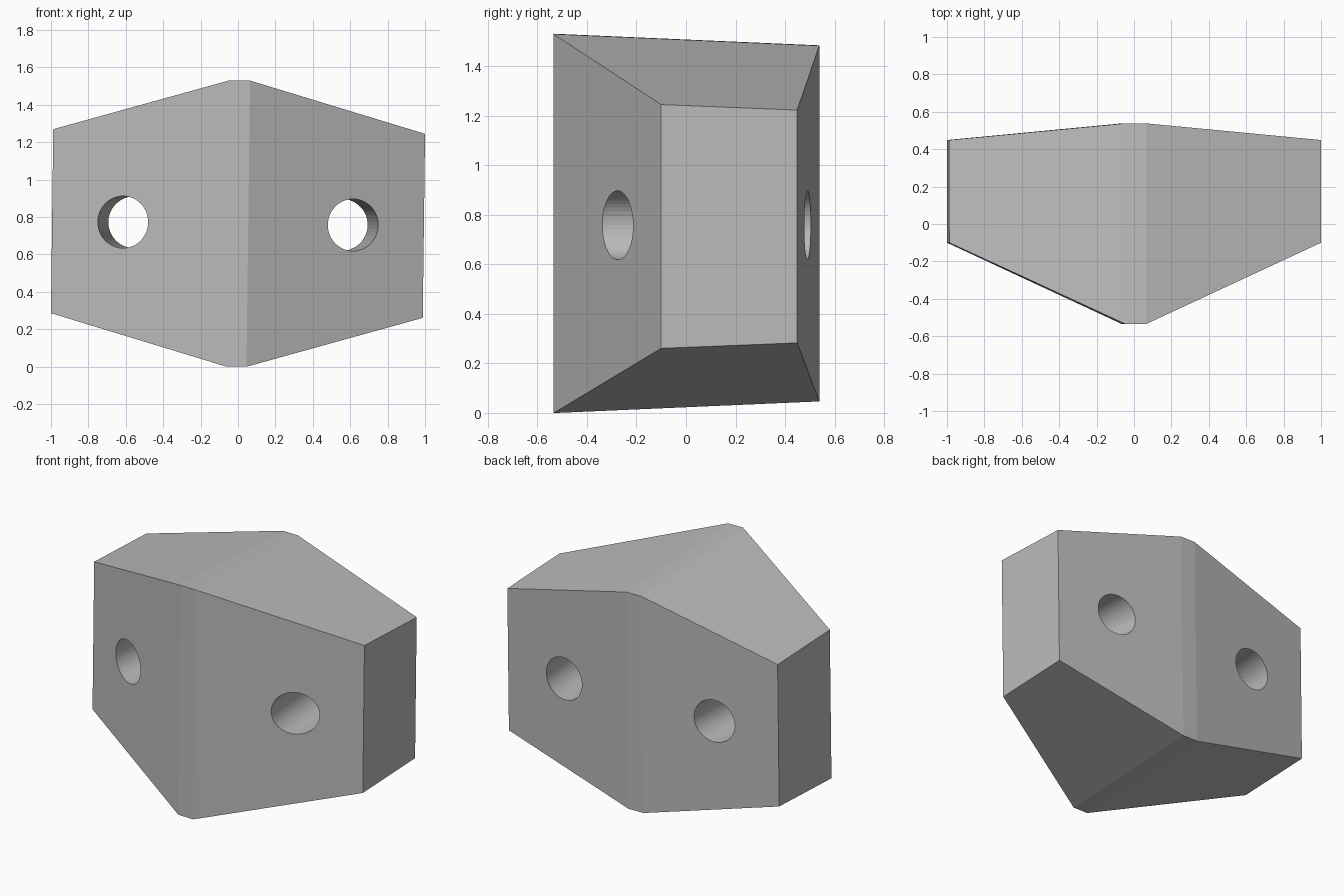
import bpy, bmesh, math
from mathutils import Matrix, Vector

cube = bpy.data.objects.get("Cube")
if cube:
    bpy.data.objects.remove(cube, do_unlink=True)

MID_Z = 0.765
TILT = Matrix.Translation((0, 0, MID_Z)) @ Matrix.Rotation(math.radians(0.72), 4, 'Y')

# Single grey material
grey = bpy.data.materials.new("plain_grey")
grey.use_nodes = True
colour = (0.5, 0.5, 0.5, 1)
grey.diffuse_color = colour
grey.node_tree.nodes["Principled BSDF"].inputs["Base Color"].default_value = colour


def make_object(name, bm):
    bmesh.ops.recalc_face_normals(bm, faces=bm.faces)
    mesh = bpy.data.meshes.new(name)
    bm.to_mesh(mesh)
    bm.free()
    mesh.materials.append(grey)
    obj = bpy.data.objects.new(name, mesh)
    bpy.context.collection.objects.link(obj)
    return obj


# Faceted block: half plan as (x, y, half height), mirrored left to right
half_plan = [(0.055, -0.535, 0.765), (0.994, -0.10, 0.492),
             (0.994, 0.449, 0.470), (0.055, 0.538, 0.718)]
plan = half_plan + [(-x, y, h) for x, y, h in reversed(half_plan)]
bm = bmesh.new()
for x, y, h in plan:
    for side in (-1, 1):
        bm.verts.new(TILT @ Vector((x, y, side * h)))
bmesh.ops.convex_hull(bm, input=bm.verts)
bmesh.ops.dissolve_limit(bm, angle_limit=math.radians(1.5), verts=bm.verts, edges=bm.edges)
block = make_object("faceted_block", bm)

# Two through holes, square to the rear faces
bm = bmesh.new()
for side in (-1, 1):
    start, end = Vector((side * 0.615, -0.277, 0)), Vector((side * 0.553, 0.49, 0))
    axis = end - start
    turn = axis.to_track_quat('Z', 'Y').to_matrix().to_4x4()
    bmesh.ops.create_cone(bm, cap_ends=True, segments=48, radius1=0.139, radius2=0.139,
                          depth=axis.length * 1.8,
                          matrix=TILT @ Matrix.Translation((start + end) / 2) @ turn)
cutter = make_object("hole_cutter", bm)
cutter.hide_render = True
cutter.hide_set(True)

cut = block.modifiers.new("holes", 'BOOLEAN')
cut.operation = 'DIFFERENCE'
cut.solver = 'EXACT'
cut.object = cutter

# Apply the cut and drop the helper
bpy.context.view_layer.objects.active = block
block.select_set(True)
bpy.ops.object.modifier_apply(modifier=cut.name)
bpy.data.objects.remove(cutter, do_unlink=True)
